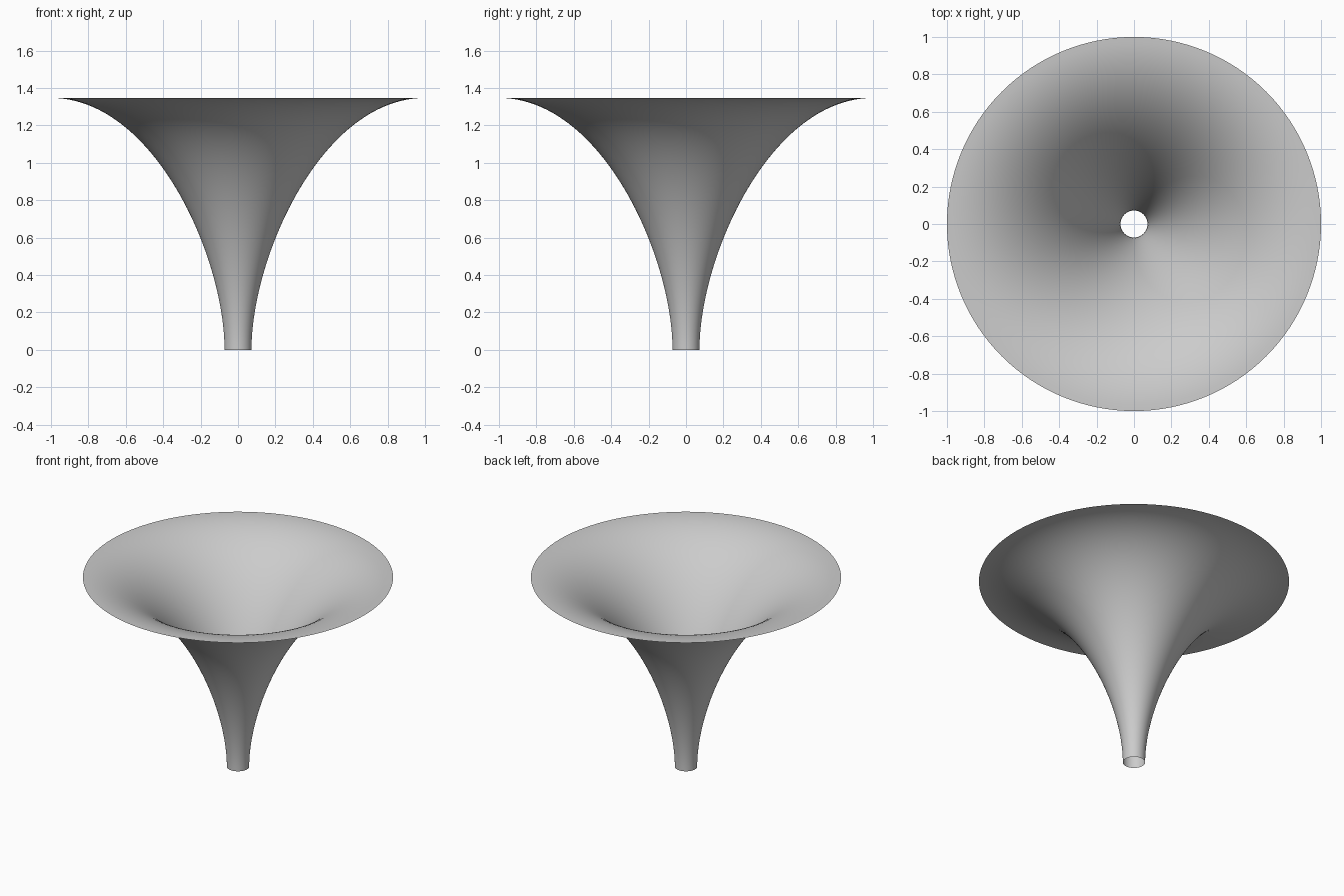
import bpy, bmesh, math
from mathutils import Vector, geometry

cube = bpy.data.objects.get("Cube")
if cube:
    bpy.data.objects.remove(cube, do_unlink=True)

THROAT, HEIGHT, RIM = 0.072, 1.347, 1.0
SEGMENTS, RINGS = 128, 49

# Plain grey surface
grey = bpy.data.materials.new("plain grey")
grey.use_nodes = True
colour = (0.6, 0.6, 0.6, 1)
grey.diffuse_color = colour
grey.node_tree.nodes["Principled BSDF"].inputs["Base Color"].default_value = colour

# Flare profile: upright at the throat, level at the rim
profile = geometry.interpolate_bezier(
    Vector((THROAT, 0, 0)), Vector((THROAT, 0, 0.5)),
    Vector((0.45, 0, HEIGHT)), Vector((RIM, 0, HEIGHT)), RINGS)

# Spin the profile into an open horn
bm = bmesh.new()
verts = [bm.verts.new(p) for p in profile]
edges = [bm.edges.new(pair) for pair in zip(verts, verts[1:])]
bmesh.ops.spin(bm, geom=verts + edges, cent=(0, 0, 0), axis=(0, 0, 1),
               angle=math.tau, steps=SEGMENTS, use_merge=True)
bmesh.ops.remove_doubles(bm, verts=bm.verts, dist=0.0001)

# Face the outside of the flare outward and down
bm.normal_update()
bm.faces.ensure_lookup_table()
if bm.faces[0].normal.dot(bm.faces[0].calc_center_median()) < 0:
    bmesh.ops.reverse_faces(bm, faces=bm.faces)
for face in bm.faces:
    face.smooth = True

mesh = bpy.data.meshes.new("flared_horn")
bm.to_mesh(mesh)
bm.free()
mesh.materials.append(grey)
horn = bpy.data.objects.new("flared_horn", mesh)
bpy.context.collection.objects.link(horn)
